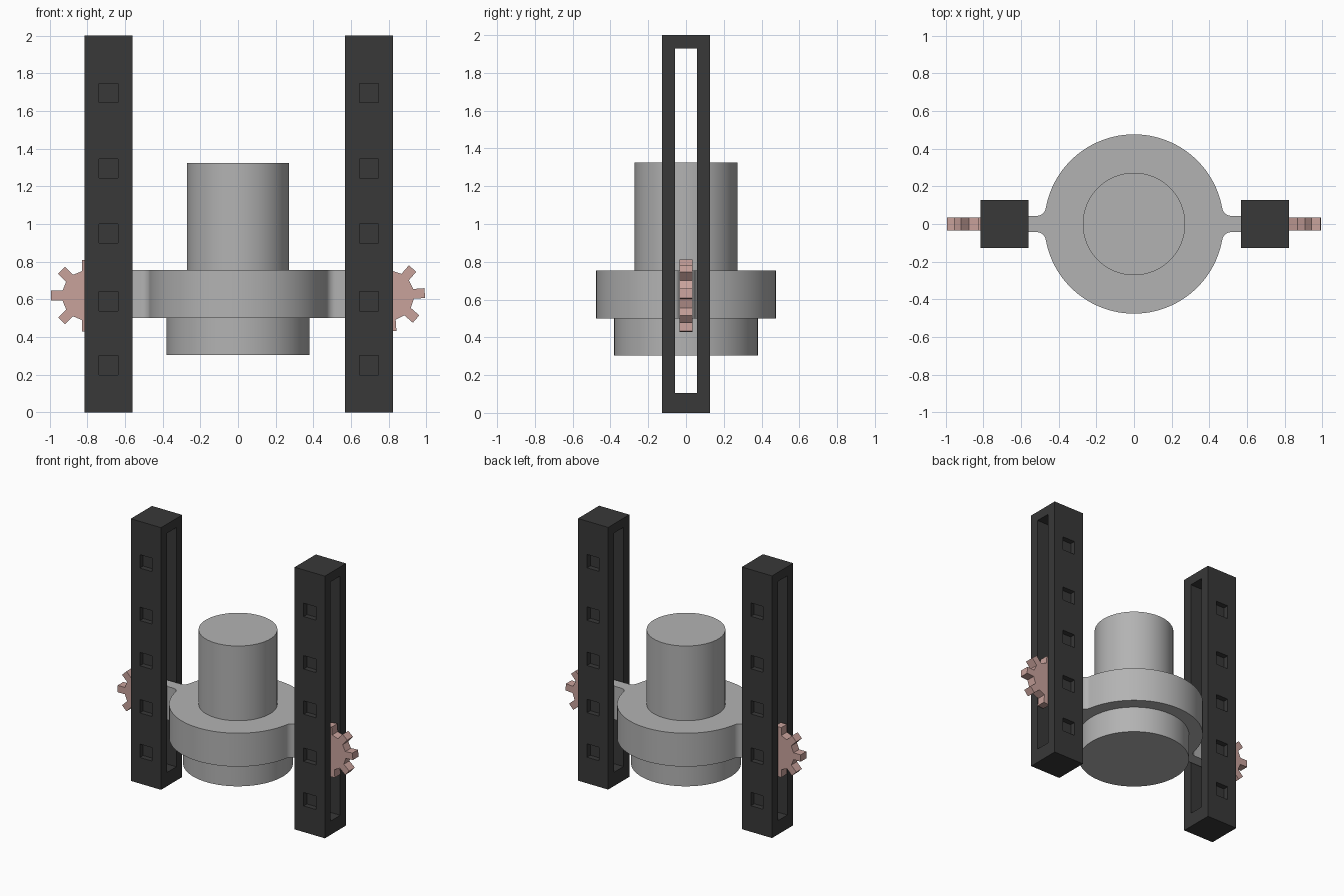
import bpy, bmesh
from math import sin, cos, pi, sqrt, atan2, radians
from mathutils import Matrix, Vector

if "Cube" in bpy.data.objects:
    bpy.data.objects.remove(bpy.data.objects["Cube"])


def material(name, rgb):
    m = bpy.data.materials.new(name)
    m.diffuse_color = (*rgb, 1)
    m.use_nodes = True
    m.node_tree.nodes["Principled BSDF"].inputs["Base Color"].default_value = m.diffuse_color
    return m


GREY = material("mid grey", (0.45, 0.45, 0.45))
DARK = material("charcoal", (0.04, 0.04, 0.04))
PINK = material("dusty pink", (0.58, 0.36, 0.33))


def finish(name, bm, mat, smooth=False):
    bmesh.ops.recalc_face_normals(bm, faces=bm.faces)
    me = bpy.data.meshes.new(name)
    bm.to_mesh(me)
    bm.free()
    ob = bpy.data.objects.new(name, me)
    bpy.context.collection.objects.link(ob)
    me.materials.append(mat)
    if smooth:
        bpy.ops.object.select_all(action='DESELECT')
        ob.select_set(True)
        bpy.context.view_layer.objects.active = ob
        bpy.ops.object.shade_smooth_by_angle(angle=radians(30))
    return ob


def box(bm, centre, size):
    bmesh.ops.create_cube(bm, size=1, matrix=Matrix.Translation(centre) @ Matrix.Diagonal((*size, 1)))


def prism(name, points, offset, mat, smooth=False):
    """Extrude a closed outline of 3D points along offset."""
    bm = bmesh.new()
    face = bm.faces.new([bm.verts.new(p) for p in points])
    ext = bmesh.ops.extrude_face_region(bm, geom=[face], use_keep_orig=True)
    verts = [v for v in ext["geom"] if isinstance(v, bmesh.types.BMVert)]
    bmesh.ops.translate(bm, verts=verts, vec=Vector(offset))
    return finish(name, bm, mat, smooth)


def cylinder(name, r, z0, z1):
    ring = [(r * cos(2 * pi * i / 96), r * sin(2 * pi * i / 96), z0) for i in range(96)]
    return prism(name, ring, (0, 0, z1 - z0), GREY, True)


# Central body: shaft, lower plug, and collar with two filleted arms
cylinder("shaft", 0.272, 0.745, 1.325)
cylinder("lower_plug", 0.38, 0.305, 0.51)

R, F, ARM, REACH = 0.476, 0.05, 0.043, 0.66
cy = ARM + F
cx = sqrt((R + F) ** 2 - cy ** 2)
a0 = atan2(cy, cx)
quarter = [(REACH, ARM)]
for i in range(9):
    a = 1.5 * pi + (a0 - 0.5 * pi) * i / 8
    quarter.append((cx + F * cos(a), cy + F * sin(a)))
for i in range(1, 25):
    a = a0 + (pi / 2 - a0) * i / 24
    quarter.append((R * cos(a), R * sin(a)))
half = quarter + [(-x, y) for x, y in reversed(quarter[:-1])]
outline = half + [(x, -y) for x, y in reversed(half)]
prism("collar_with_arms", [(x, y, 0.5) for x, y in outline], (0, 0, 0.255), GREY, True)

# Slotted posts with shallow square pockets front and back
W = 0.255
POCKETS = (0.25, 0.59, 0.95, 1.295, 1.695)


def post(name, x):
    bm = bmesh.new()
    box(bm, (x, 0, 1), (W, W, 2))
    ob = finish(name, bm, DARK)
    bm = bmesh.new()
    box(bm, (x, 0, 1.0175), (W + 0.2, 0.115, 1.825))
    for z in POCKETS:
        for s in (-1, 1):
            box(bm, (x, s * W / 2, z), (0.102, 0.08, 0.102))
    cutter = finish(name + "_cutter", bm, DARK)
    cutter.hide_render = True
    mod = ob.modifiers.new("cut", 'BOOLEAN')
    mod.operation = 'DIFFERENCE'
    mod.solver = 'EXACT'
    mod.object = cutter
    bpy.context.view_layer.objects.active = ob
    bpy.ops.object.modifier_apply(modifier="cut")
    bpy.data.objects.remove(cutter)


post("left_post", -0.688)
post("right_post", 0.695)


# Eight-toothed gears running in the slots
def gear(name, x, turn):
    tip, root, hw = 0.19, 0.13, 0.026
    pts = []
    for k in range(8):
        a = turn + k * pi / 4
        for r, t in ((root, -hw), (tip, -hw), (tip, hw), (root, hw)):
            pts.append((x + r * cos(a) - t * sin(a), -0.034, 0.62 + r * sin(a) + t * cos(a)))
        b = a + pi / 8
        pts.append((x + root * cos(b), -0.034, 0.62 + root * sin(b)))
    prism(name, pts, (0, 0.068, 0), PINK)


gear("left_gear", -0.802, 0)
gear("right_gear", 0.802, radians(4))
